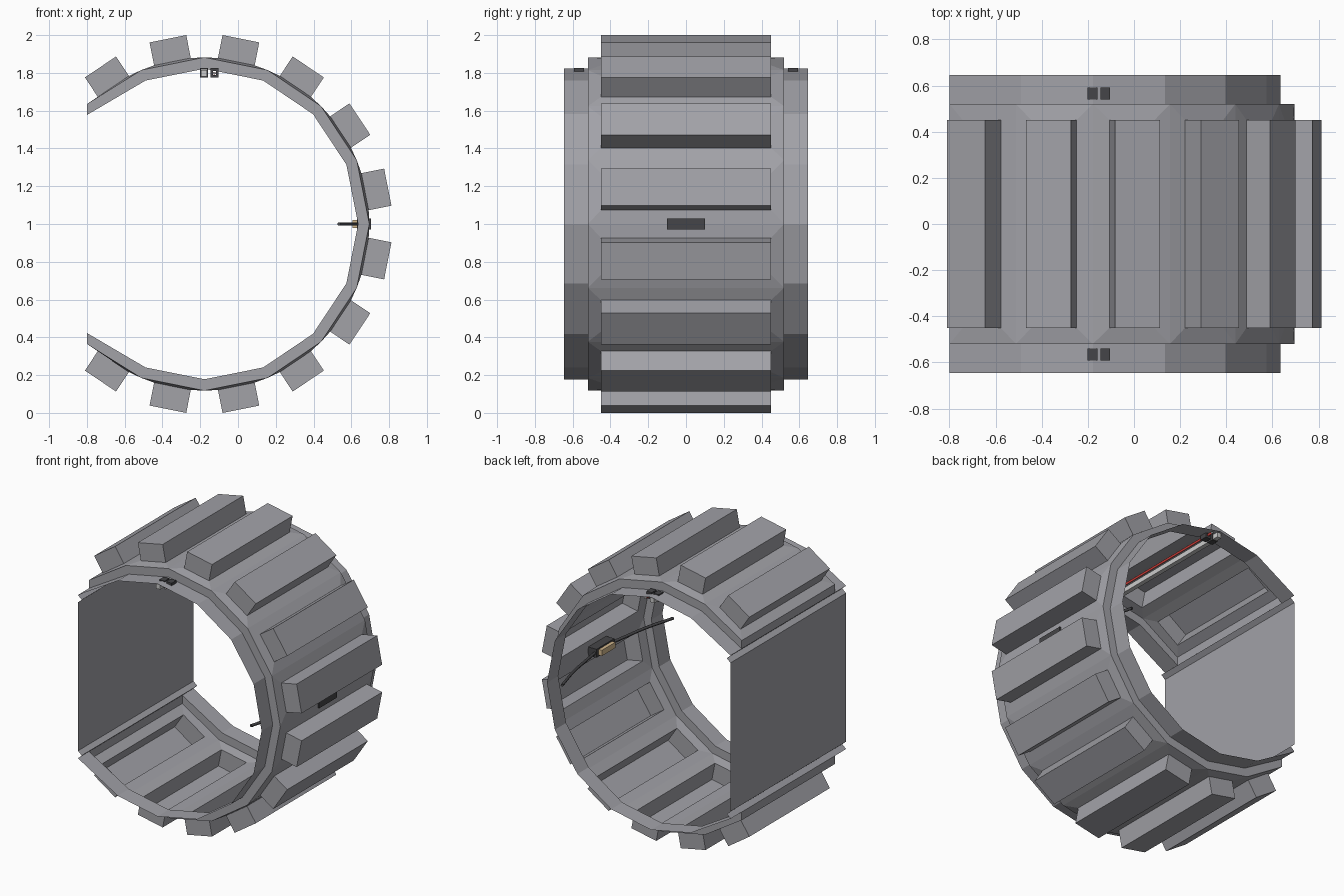
import bpy, bmesh
from math import sin, cos, radians

if "Cube" in bpy.data.objects:
    bpy.data.objects.remove(bpy.data.objects["Cube"])

CX, CZ, SX = -0.178, 1.0, 0.99          # ring centre and slight horizontal squash
R_BAND, R_RIM = 0.882, 0.822
Y_BLOCK, Y_BAND, Y_RIM = 0.45, 0.52, 0.645
X_END = -0.80
STEP = 22.5


def material(name, rgb):
    m = bpy.data.materials.new(name)
    m.diffuse_color = (*rgb, 1)
    m.use_nodes = True
    m.node_tree.nodes["Principled BSDF"].inputs["Base Color"].default_value = m.diffuse_color
    return m


grey = material("slate_grey", (0.36, 0.36, 0.39))
dark = material("dark_plastic", (0.06, 0.06, 0.065))
white = material("white_tube", (0.95, 0.95, 0.93))
red = material("red_wire", (0.85, 0.07, 0.06))
tan = material("tan_part", (0.65, 0.48, 0.27))


def make_object(name, bm, mat):
    bmesh.ops.remove_doubles(bm, verts=bm.verts, dist=1e-4)
    bmesh.ops.recalc_face_normals(bm, faces=bm.faces)
    me = bpy.data.meshes.new(name)
    bm.to_mesh(me)
    bm.free()
    me.materials.append(mat)
    ob = bpy.data.objects.new(name, me)
    bpy.context.collection.objects.link(ob)
    return ob


def face(bm, *pts):
    bm.faces.new([bm.verts.new(p) for p in pts])


def ring_point(r, k, y):
    """Corner k of the 16-sided ring; the last corners are cut at the end plane."""
    a = radians(k * STEP)
    if abs(k) == 6:
        h = 0.635 if r == R_BAND else 0.577
        return (X_END, y, CZ + (h if k > 0 else -h))
    return (CX + SX * r * cos(a), y, CZ + r * sin(a))


def block_point(k, r, t, y):
    a = radians((k + 0.5) * STEP)
    return (CX + SX * (r * cos(a) - t * sin(a)), y, CZ + r * sin(a) + t * cos(a))


# Band with hollow blocks pushed outwards, plus a lower stepped rim on both sides
bm = bmesh.new()
for k in range(-6, 6):
    outer = [ring_point(R_BAND, k + i, y * Y_BAND) for i, y in ((0, -1), (1, -1), (1, 1), (0, 1))]
    corners = ((-0.1, -1), (0.1, -1), (0.1, 1), (-0.1, 1))
    base = [block_point(k, 0.876, t, y * Y_BLOCK) for t, y in corners]
    top = [block_point(k, 1.0, t, y * Y_BLOCK) for t, y in corners]
    for i in range(4):
        j = (i + 1) % 4
        face(bm, outer[i], outer[j], base[j], base[i])
        face(bm, base[i], base[j], top[j], top[i])
    face(bm, *top)
    for s in (-1, 1):
        profile = ((R_BAND, Y_BAND), (R_RIM, Y_BAND), (R_RIM, Y_RIM))
        for (r0, y0), (r1, y1) in zip(profile, profile[1:]):
            face(bm, ring_point(r0, k, s * y0), ring_point(r0, k + 1, s * y0),
                 ring_point(r1, k + 1, s * y1), ring_point(r1, k, s * y1))
for s in (-1, 1):                        # closing strips at the cut ends
    face(bm, *[(X_END, y, CZ + s * h) for y, h in
               ((-Y_BAND, .577), (Y_BAND, .577), (Y_BAND, .635), (-Y_BAND, .635))])
make_object("tread_band", bm, grey)

# Flat end panel with a groove along the top and bottom
bm = bmesh.new()
prof = [(X_END, .423), (X_END + .03, .45), (X_END, .475),
        (X_END, 1.525), (X_END + .03, 1.55), (X_END, 1.577)]
for (x0, z0), (x1, z1) in zip(prof, prof[1:]):
    face(bm, (x0, -Y_RIM, z0), (x0, Y_RIM, z0), (x1, Y_RIM, z1), (x1, -Y_RIM, z1))
make_object("end_panel", bm, grey)


def box(bm, x0, x1, y0, y1, z0, z1):
    vs = bmesh.ops.create_cube(bm, size=1)["verts"]
    for v in vs:
        v.co = (x0 if v.co.x < 0 else x1, y0 if v.co.y < 0 else y1, z0 if v.co.z < 0 else z1)


def make_box(name, mat, *dims):
    bm = bmesh.new()
    box(bm, *dims)
    return make_object(name, bm, mat)


def make_cable(name, pts, radius, mat):
    cu = bpy.data.curves.new(name, "CURVE")
    cu.dimensions = "3D"
    cu.bevel_depth = radius
    cu.bevel_resolution = 1
    cu.resolution_u = 6
    cu.use_fill_caps = True
    sp = cu.splines.new("BEZIER")
    sp.bezier_points.add(len(pts) - 1)
    for bp, p in zip(sp.bezier_points, pts):
        bp.co = p
        bp.handle_left_type = bp.handle_right_type = "AUTO"
    cu.materials.append(mat)
    ob = bpy.data.objects.new(name, cu)
    bpy.context.collection.objects.link(ob)


# Four square clips under the top of the rims
for side, s in (("front", -1), ("back", 1)):
    y0, y1 = sorted((s * 0.54, s * 0.592))
    for label, x, w in (("white", -0.18, 0.005), ("red", -0.125, 0.013)):
        bm = bmesh.new()
        h = 0.021
        box(bm, x - h, x + h, y0, y1, 1.822 - w, 1.826)
        box(bm, x - h, x + h, y0, y1, 1.776, 1.776 + w)
        box(bm, x - h, x - h + w, y0, y1, 1.776 + w, 1.822 - w)
        box(bm, x + h - w, x + h, y0, y1, 1.776 + w, 1.822 - w)
        make_object(f"{side}_{label}_clip", bm, dark)

# Lines running across the width through the clips; the red one has a white core
make_box("white_line", white, -0.196, -0.164, -0.635, 0.635, 1.781, 1.815)
make_cable("red_line", [(-0.125, -0.625, 1.799), (-0.125, 0.625, 1.799)], 0.008, red)
make_cable("red_line_core", [(-0.125, -0.635, 1.799), (-0.125, 0.635, 1.799)], 0.007, white)

# Housing let into the band, its inner bar and the two cables
make_box("housing", dark, 0.63, 0.705, -0.1, 0.1, 0.97, 1.03).data.update()
make_box("inner_bar", tan, 0.605, 0.632, -0.075, 0.075, 0.98, 1.02)
for side, s in (("front", -1), ("back", 1)):
    make_cable(f"{side}_cable", [(0.645, s * 0.09, 1.0), (0.625, s * 0.22, 1.0),
                                 (0.595, s * 0.4, 1.0), (0.535, s * 0.62, 1.0)], 0.01, dark)
